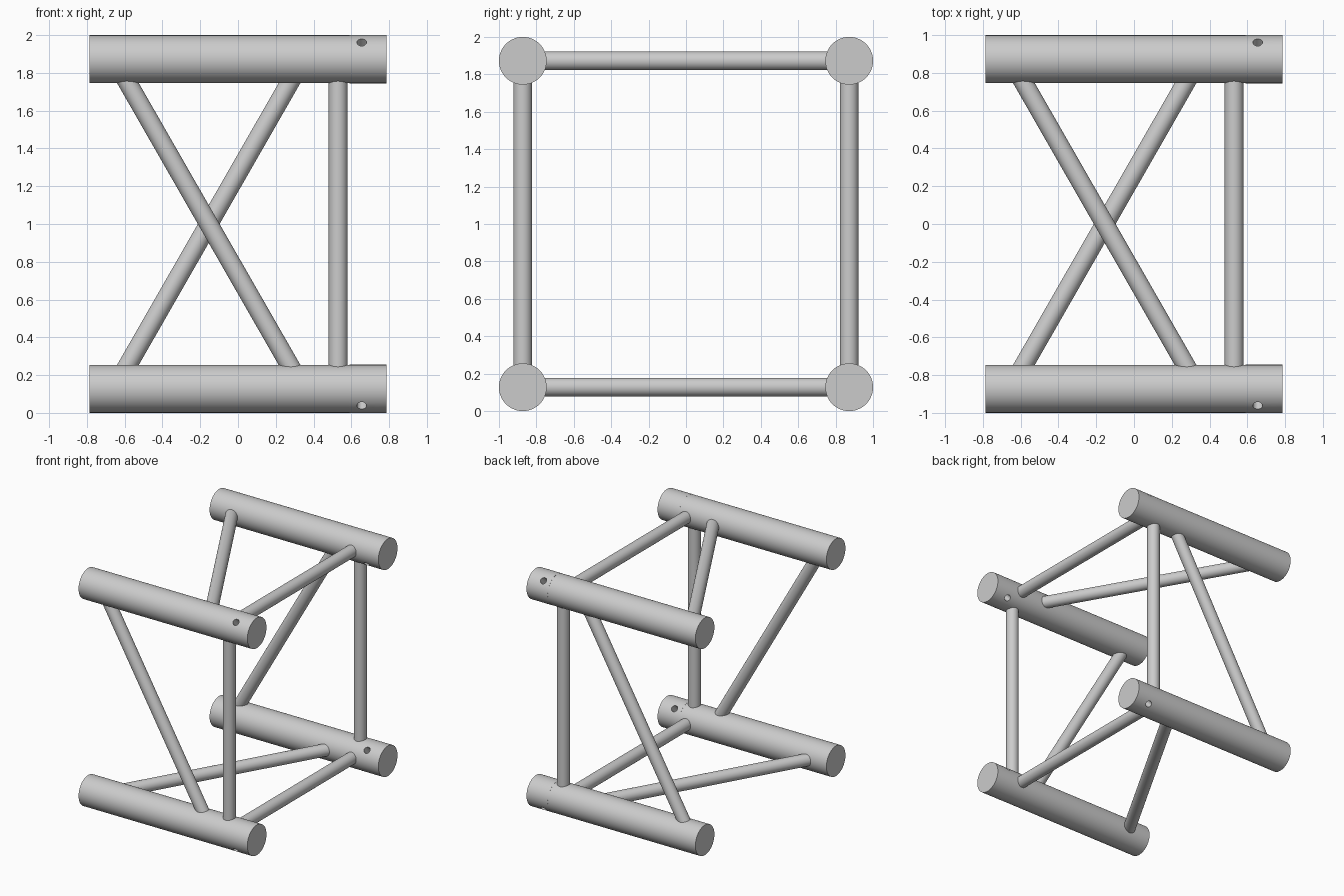
import bpy, bmesh, math
from mathutils import Vector

if "Cube" in bpy.data.objects:
    bpy.data.objects.remove(bpy.data.objects["Cube"])

R, BR = 0.1275, 0.05           # chord and brace radii
C = 1 - R                      # chord centre offset from the frame axis
X = 0.787                      # half length of chords

metal = bpy.data.materials.new("aluminium grey")
metal.diffuse_color = (0.6, 0.6, 0.6, 1)
metal.use_nodes = True
metal.node_tree.nodes["Principled BSDF"].inputs["Base Color"].default_value = metal.diffuse_color


def rod(name, a, b, radius, sides=48):
    """Closed cylinder from point a to point b."""
    a, b = Vector(a), Vector(b)
    d = b - a
    bpy.ops.mesh.primitive_cylinder_add(vertices=sides, radius=radius, depth=d.length,
                                        location=(a + b) / 2)
    ob = bpy.context.object
    ob.rotation_euler = d.to_track_quat('Z', 'Y').to_euler()
    ob.name = name
    ob.data.materials.append(metal)
    return ob


def smooth(ob):
    bpy.ops.object.select_all(action='DESELECT')
    ob.select_set(True)
    bpy.context.view_layer.objects.active = ob
    bpy.ops.object.shade_smooth_by_angle(angle=math.radians(35))


def chord(name, y, z):
    """Main tube turned from a profile, with a hair-thin sleeve at the +x end."""
    n = 96
    profile = [(-X, R - 0.0006), (0.59, R - 0.0006), (0.59, R), (X, R)]
    bm = bmesh.new()
    rings = [[bm.verts.new((px, r * math.cos(2 * math.pi * i / n),
                            r * math.sin(2 * math.pi * i / n))) for i in range(n)]
             for px, r in profile]
    for p, q in zip(rings, rings[1:]):
        for i in range(n):
            j = (i + 1) % n
            bm.faces.new((p[i], p[j], q[j], q[i]))
    bm.faces.new(rings[0])
    bm.faces.new(rings[-1])
    bmesh.ops.recalc_face_normals(bm, faces=bm.faces)
    me = bpy.data.meshes.new(name)
    bm.to_mesh(me)
    bm.free()
    me.materials.append(metal)
    ob = bpy.data.objects.new(name, me)
    ob.location = (0, y, z)
    bpy.context.collection.objects.link(ob)

    # pin hole, drilled diagonally right through the tube
    d = Vector((0, math.copysign(0.2, y), math.copysign(0.2, z - 1)))
    c = Vector((0.655, y, z))
    cutter = rod("hole_cutter", c - d, c + d, 0.026, 24)
    bpy.context.view_layer.update()
    mod = ob.modifiers.new("pin_hole", 'BOOLEAN')
    mod.operation, mod.solver, mod.object = 'DIFFERENCE', 'EXACT', cutter
    bpy.context.view_layer.objects.active = ob
    bpy.ops.object.modifier_apply(modifier=mod.name)
    bpy.data.objects.remove(cutter)
    smooth(ob)


# four main chords
for ny, y in (("front", -C), ("back", C)):
    for nz, z in (("bottom", 1 - C), ("top", 1 + C)):
        chord(f"{nz}_{ny}_chord", y, z)

# each side has one straight strut and one diagonal brace, ends sunk into the chords
E = C - 0.09
SX, MID = 0.53, -0.155
HALF = 0.43 * E / 0.75
for s, n in ((-1, "front"), (1, "back")):
    y = s * C
    smooth(rod(n + "_strut", (SX, y, 1 - E), (SX, y, 1 + E), BR))
    smooth(rod(n + "_diagonal", (MID - s * HALF, y, 1 - E), (MID + s * HALF, y, 1 + E), BR))
for s, n in ((-1, "bottom"), (1, "top")):
    z = 1 + s * C
    smooth(rod(n + "_strut", (SX, -E, z), (SX, E, z), BR))
    smooth(rod(n + "_diagonal", (MID + s * HALF, -E, z), (MID - s * HALF, E, z), BR))
